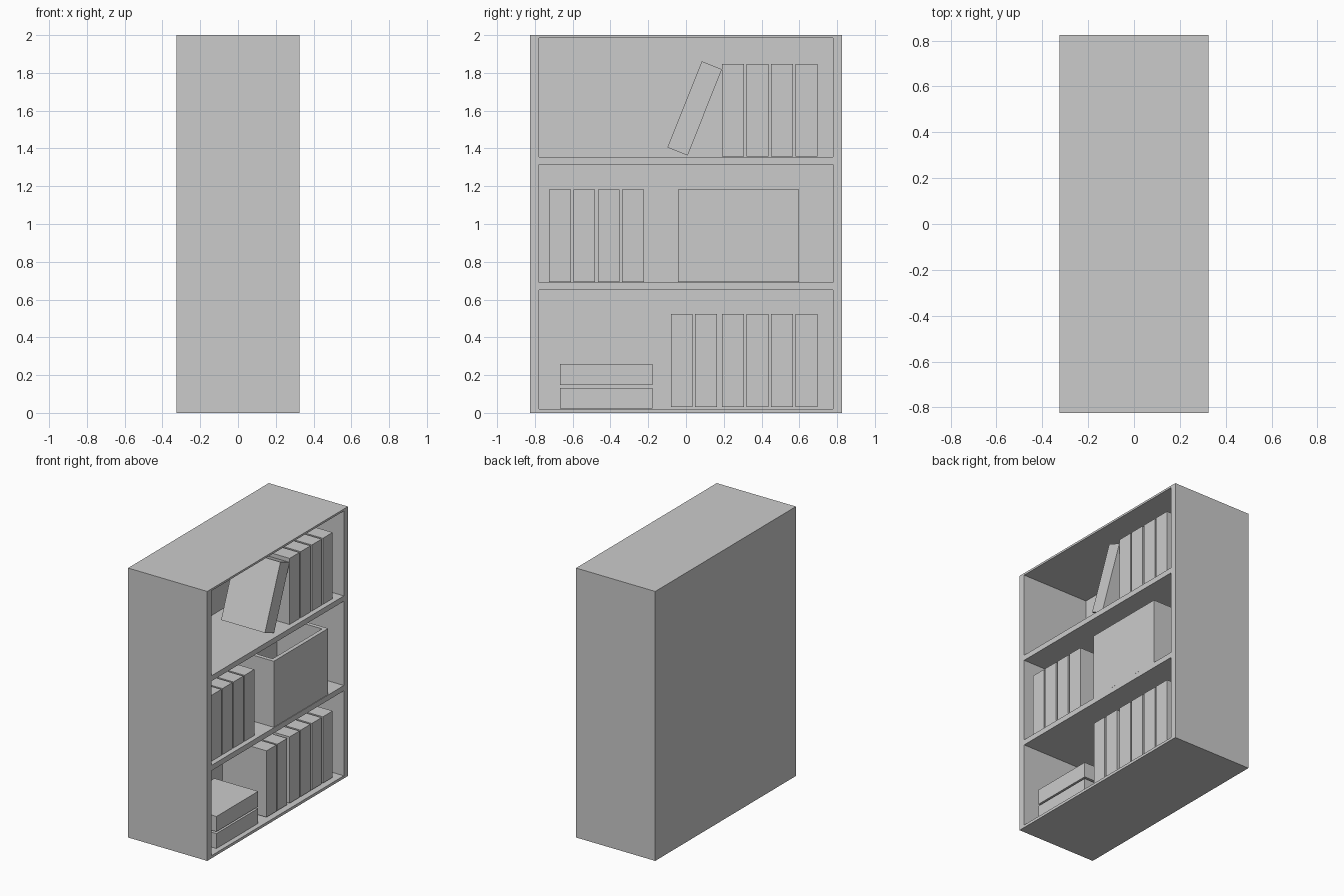
import bpy
from math import atan2, hypot

if "Cube" in bpy.data.objects:
    bpy.data.objects.remove(bpy.data.objects["Cube"])


def box(name, x, y, z):
    """Box from (min, max) ranges on each axis."""
    bpy.ops.mesh.primitive_cube_add(size=1, location=[(a + b) / 2 for a, b in (x, y, z)])
    ob = bpy.context.object
    ob.name = name
    ob.scale = [b - a for a, b in (x, y, z)]
    bpy.ops.object.transform_apply(location=False, rotation=False, scale=True)
    return ob


def carve(target, cutters):
    """Cut boxes out of the target and remove the cutters."""
    for c in cutters:
        c.hide_render = True
        mod = target.modifiers.new("cut", 'BOOLEAN')
        mod.operation = 'DIFFERENCE'
        mod.solver = 'EXACT'
        mod.object = c
        bpy.context.view_layer.objects.active = target
        bpy.ops.object.modifier_apply(modifier=mod.name)
        bpy.data.objects.remove(c)


# Bookcase: solid block with three compartments open towards +x
case = box("bookcase", (-0.325, 0.325), (-0.825, 0.825), (0, 2))
carve(case, [box("compartment", (-0.225, 0.4), (-0.777, 0.777), z)
             for z in ((0.02, 0.65), (0.69, 1.315), (1.355, 1.985))])

BOOK_X = (-0.07, 0.29)
THICK = 0.115


def book_row(name, first_y, count, pitch, z):
    for i in range(count):
        y = first_y + i * pitch
        box(f"{name}_{i + 1}", BOOK_X, (y, y + THICK), z)


# Upright books
book_row("top_book", 0.191, 4, 0.13, (1.357, 1.848))
book_row("middle_book", -0.725, 4, 0.129, (0.692, 1.182))
book_row("bottom_book", 0.191, 4, 0.13, (0.03, 0.523))
book_row("bottom_left_book", -0.08, 2, 0.128, (0.03, 0.523))

# Lying books
for i, z in enumerate(((0.022, 0.133), (0.147, 0.26))):
    box(f"lying_book_{i + 1}", BOOK_X, (-0.667, -0.177), z)

# Leaning book
h = hypot(0.182, 0.456)
lean = box("leaning_book", BOOK_X, (-THICK / 2, THICK / 2), (-h / 2, h / 2))
lean.location = (sum(BOOK_X) / 2, 0.046, 1.612)
lean.rotation_euler.x = -atan2(0.182, 0.456)

# Open storage box on the middle shelf
bin_ob = box("storage_box", (-0.105, 0.323), (-0.042, 0.597), (0.692, 1.182))
carve(bin_ob, [box("box_hollow", (-0.075, 0.293), (-0.012, 0.567), (0.722, 1.3))])
